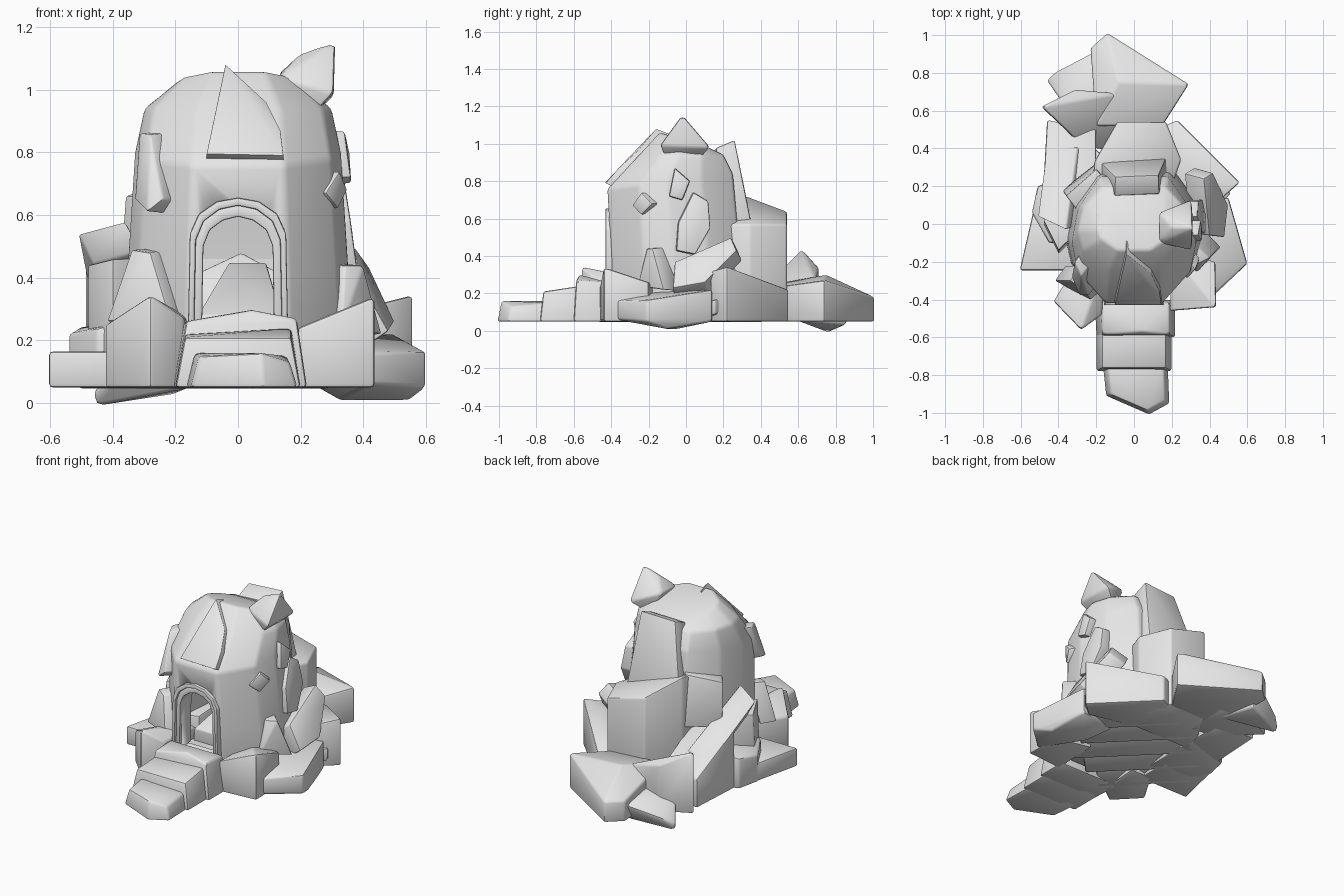
import bpy
import bmesh
import math
from mathutils import Vector

default_cube = bpy.data.objects.get("Cube")
if default_cube:
    bpy.data.objects.remove(default_cube)

stone = bpy.data.materials.new("grey_stone")
stone.use_nodes = True
stone.diffuse_color = (.8, .8, .8, 1)
stone.node_tree.nodes["Principled BSDF"].inputs["Base Color"].default_value = stone.diffuse_color


def finish(name, bm, bevel=.012):
    """Clean, soften the edges and turn a bmesh into a shaded object."""
    bmesh.ops.recalc_face_normals(bm, faces=bm.faces)
    if bevel:
        edges = [e for e in bm.edges if len(e.link_faces) == 2 and e.calc_face_angle() > .35]
        bmesh.ops.bevel(bm, geom=edges, offset=bevel, segments=2, profile=.5,
                        affect='EDGES', clamp_overlap=True)
    mesh = bpy.data.meshes.new(name)
    bm.to_mesh(mesh)
    bm.free()
    mesh.materials.append(stone)
    obj = bpy.data.objects.new(name, mesh)
    bpy.context.collection.objects.link(obj)
    bpy.ops.object.select_all(action='DESELECT')
    bpy.context.view_layer.objects.active = obj
    obj.select_set(True)
    bpy.ops.object.shade_smooth_by_angle(angle=math.radians(35))
    return obj


def hull(name, points, bevel=.012):
    """Convex stone wrapped around the given points."""
    bm = bmesh.new()
    for point in points:
        bm.verts.new(point)
    bmesh.ops.convex_hull(bm, input=bm.verts)
    loose = [v for v in bm.verts if not v.link_faces]
    bmesh.ops.delete(bm, geom=loose, context='VERTS')
    bmesh.ops.dissolve_limit(bm, angle_limit=.08, verts=bm.verts, edges=bm.edges)
    return finish(name, bm, bevel)


def rock(name, outline, tops, bottom=.05, taper=1.0):
    """Upright boulder: plan outline, one top height per corner, optional taper."""
    middle = sum((Vector(p) for p in outline), Vector((0, 0))) / len(outline)
    points = [(x, y, bottom) for x, y in outline]
    for corner, top in zip(outline, tops):
        x, y = middle + (Vector(corner) - middle) * taper
        points.append((x, y, top))
    return hull(name, points)


def shard(name, face, push, shrink=.85, bevel=.008):
    """Thin splinter: outer face, pushed back by a vector to give thickness."""
    face = [Vector(p) for p in face]
    middle = sum(face, Vector()) / len(face)
    back = [middle + (p - middle) / shrink + Vector(push) for p in face]
    return hull(name, face + back, bevel)


# Hollow faceted tower
half_plan = [(.45, -1), (.9, -.5), (1, -.05), (.9, .5), (.55, 1)]
plan = half_plan + [(-x, y) for x, y in reversed(half_plan)]


def tower_shell(name, rings, bevel):
    bm = bmesh.new()
    loops = []
    for z, width, front, back, drop in rings:
        centre, depth = (front + back) / 2, (back - front) / 2
        loops.append([bm.verts.new((x * width, centre + y * depth, z - drop * (y + 1)))
                      for x, y in plan])
    count = len(plan)
    for low, high in zip(loops, loops[1:]):
        for i in range(count):
            j = (i + 1) % count
            bm.faces.new((low[i], low[j], high[j], high[i]))
    bm.faces.new(loops[0])
    bm.faces.new(loops[-1])
    return finish(name, bm, bevel)


tower = tower_shell("tower_wall", [
    (.08, .37, -.39, .31, 0), (.4, .355, -.4, .29, 0), (.76, .33, -.42, .25, -.04),
    (.94, .3, -.25, .2, 0), (1.06, .19, -.14, .1, .035)], .015)
hollow = tower_shell("hollow_cutter", [
    (.2, .29, -.32, .22, 0), (.72, .26, -.33, .18, 0), (.9, .2, -.15, .1, 0)], 0)


# Arched doorway: cutter and surrounding frame share one arch profile
def arch(width, spring, top):
    side = [(width, .22), (width * .96, spring), (width * .78, spring + (top - spring) * .55),
            (width * .42, top - .012)]
    return side + [(0, top)] + [(-x, z) for x, z in reversed(side)]


def arch_frame(name, outer, inner, front, back):
    bm = bmesh.new()
    rings = [[bm.verts.new((x, y, z)) for x, z in line]
             for line, y in ((outer, front), (inner, front), (inner, back), (outer, back))]
    for a, b in zip(rings, rings[1:] + rings[:1]):
        for i in range(len(outer) - 1):
            bm.faces.new((a[i], a[i + 1], b[i + 1], b[i]))
    for end in (0, -1):
        bm.faces.new([ring[end] for ring in rings])
    return finish(name, bm, .006)


opening = arch(.115, .5, .595)
door_cutter = hull("door_cutter", [(x, y, z) for x, z in opening for y in (-.6, -.25)], 0)
for cutter in (hollow, door_cutter):
    cut = tower.modifiers.new(cutter.name, 'BOOLEAN')
    cut.operation = 'DIFFERENCE'
    cut.object = cutter
    cut.solver = 'EXACT'
    cutter.hide_render = True
    cutter.hide_set(True)
arch_frame("door_frame_outer", arch(.16, .54, .655), arch(.14, .52, .63), -.43, -.3)
arch_frame("door_frame_inner", arch(.142, .52, .632), opening, -.415, -.3)
shard("inner_floor_mound", [(-.13, -.25, .28), (.14, -.25, .28), (.09, .08, .45), (-.03, .08, .45)],
      (0, .05, -.15))
shard("inner_rubble", [(-.16, .1, .4), (.01, .16, .48), (.16, .1, .4), (.16, .06, .25),
                       (-.16, .06, .25)], (0, .05, -.03))

# Entrance steps
rock("upper_step", [(-.21, -.4), (-.2, -.6), (.05, -.58), (.22, -.6), (.22, -.4)],
     [.26, .26, .3, .27, .26], taper=.84)
rock("middle_step", [(-.2, -.55), (-.2, -.78), (.2, -.78), (.2, -.55)],
     [.22, .21, .21, .24], taper=.85)
rock("lower_step", [(-.17, -.72), (-.15, -.91), (.08, -1.01), (.19, -.95), (.18, -.72)],
     [.16, .15, .16, .13, .15], taper=.85)

# Foundation boulders around the tower
rock("front_right_boulder", [(.19, -.46), (.435, -.44), (.43, -.2), (.2, -.15)],
     [.24, .34, .26, .24])
rock("front_left_boulder", [(-.425, -.41), (-.28, -.56), (-.17, -.48), (-.15, -.2), (-.3, -.2)],
     [.25, .345, .27, .27, .25])
hull("right_boulder", [(.5, .14, .22), (.6, -.21, .165), (.43, -.37, .16), (.25, -.3, .2),
                       (.25, .1, .22), (.6, -.21, .05), (.55, -.1, .01), (.32, -.05, .01),
                       (.43, -.37, .06), (.5, .14, .05), (.25, .1, .05)])
rock("left_low_slab", [(-.605, -.245), (-.53, .08), (-.25, .08), (-.25, -.245)], [.165] * 4)
rock("left_mid_boulder", [(-.54, .06), (-.51, .2), (-.2, .3), (-.2, -.1), (-.45, -.1)],
     [.22, .24, .3, .28, .24])
rock("left_rear_boulder", [(-.46, .55), (-.48, .2), (-.2, .18), (-.2, .5)],
     [.23, .42, .42, .25])
rock("right_rear_boulder", [(.23, .55), (.56, .22), (.46, .13), (.15, .2), (.12, .5)],
     [.22, .345, .32, .24, .22])
rock("tall_rear_block", [(-.09, .54), (.17, .54), (.25, .34), (.2, .2), (-.22, .2), (-.21, .33)],
     [.64, .57, .57, .57, .7, .72])
hull("rear_boulder", [(-.14, 1.01, .18), (.29, .74, .27), (.15, .52, .24), (-.2, .52, .26),
                      (-.23, .93, .18), (-.08, .75, .3), (-.14, 1.01, .05), (.29, .74, .05),
                      (.15, .52, .05), (-.2, .52, .05), (-.23, .93, .05)])
hull("rear_low_slab", [(-.46, .76, .04), (-.41, .81, .07), (-.2, .92, .15), (-.1, .6, .2),
                       (-.35, .6, .15), (-.46, .76, -.01), (-.2, .85, .03), (-.15, .6, .05)])
rock("rear_left_boulder", [(-.49, .62), (-.31, .71), (-.08, .69), (-.1, .38), (-.28, .42)],
     [.44, .34, .28, .1, .24])

# Overlapping tilted slabs under the floor
for row in range(-2, 3):
    centre = Vector((row * .12, .04 + row * .12))
    length = .4 - abs(row) * .06
    corners = []
    for along in (-length, length):
        for across, low in ((-.11, .045), (.11, .09)):
            x, y = centre + Vector((across - along, across + along)) * .7
            corners += [(x, y, low), (x, y, low + .08)]
    hull("floor_slab", corners)

# Splinters leaning on the tower
shard("front_brow_shard", [(-.04, -.16, 1.08), (.0, -.19, 1.04), (.09, -.26, .96), (.135, -.36, .87),
                           (.145, -.43, .79), (-.1, -.43, .795)], (0, .07, -.03), .98)
hull("crown_spike", [(.31, -.02, 1.155), (.305, .13, .98), (.305, -.14, .99), (.2, -.02, 1.115),
                     (.13, .06, 1.05), (.13, -.1, 1.04), (.2, .06, .9), (.22, -.1, .9)])
shard("rear_tower_slab", [(-.1, .25, 1.01), (.13, .26, 1.02), (.17, .35, .57), (-.2, .35, .58)],
      (0, -.1, -.05), .97)
shard("left_cheek_shard", [(-.315, -.2, .86), (-.28, -.28, .855), (-.24, -.38, .65),
                           (-.29, -.38, .61), (-.33, -.28, .65)], (.06, .08, 0), .95)
shard("right_small_nub", [(.325, -.24, .74), (.35, -.18, .68), (.32, -.24, .62), (.28, -.29, .67)],
      (-.06, .06, 0), .95)
shard("right_upper_shard", [(.34, -.06, .87), (.355, .02, .8), (.36, -.02, .7), (.36, -.09, .72)],
      (-.08, 0, 0), .95)
shard("right_tall_shard", [(.335, .04, .74), (.34, .12, .69), (.365, .13, .55), (.38, .05, .41),
                           (.38, -.05, .43), (.36, -.04, .58)], (-.1, -.01, 0), .95)
shard("right_leaning_slab", [(.37, .24, .5), (.42, .27, .43), (.5, .1, .26), (.48, -.07, .23),
                             (.4, -.06, .37)], (-.1, .02, -.06), .95)
shard("right_front_shard", [(.34, -.21, .44), (.4, -.18, .44), (.46, -.12, .22), (.33, -.26, .24)],
      (-.09, .08, 0), .95)
shard("left_front_shard", [(-.34, -.3, .49), (-.28, -.34, .48), (-.22, -.41, .28),
                           (-.42, -.3, .26)], (.06, .08, 0), .97)
shard("left_flared_slab", [(-.51, .04, .54), (-.36, -.03, .58), (-.3, .4, .32), (-.46, .42, .28)],
      (.05, .02, -.1), .97)
shard("left_side_block", [(-.48, .02, .44), (-.4, -.14, .46), (-.4, -.16, .1), (-.48, 0, .1)],
      (.12, .12, 0), .97)
shard("left_rear_shard", [(-.36, .15, .66), (-.2, .29, .72), (-.19, .33, .4), (-.38, .18, .4)],
      (.08, -.1, 0), .97)
